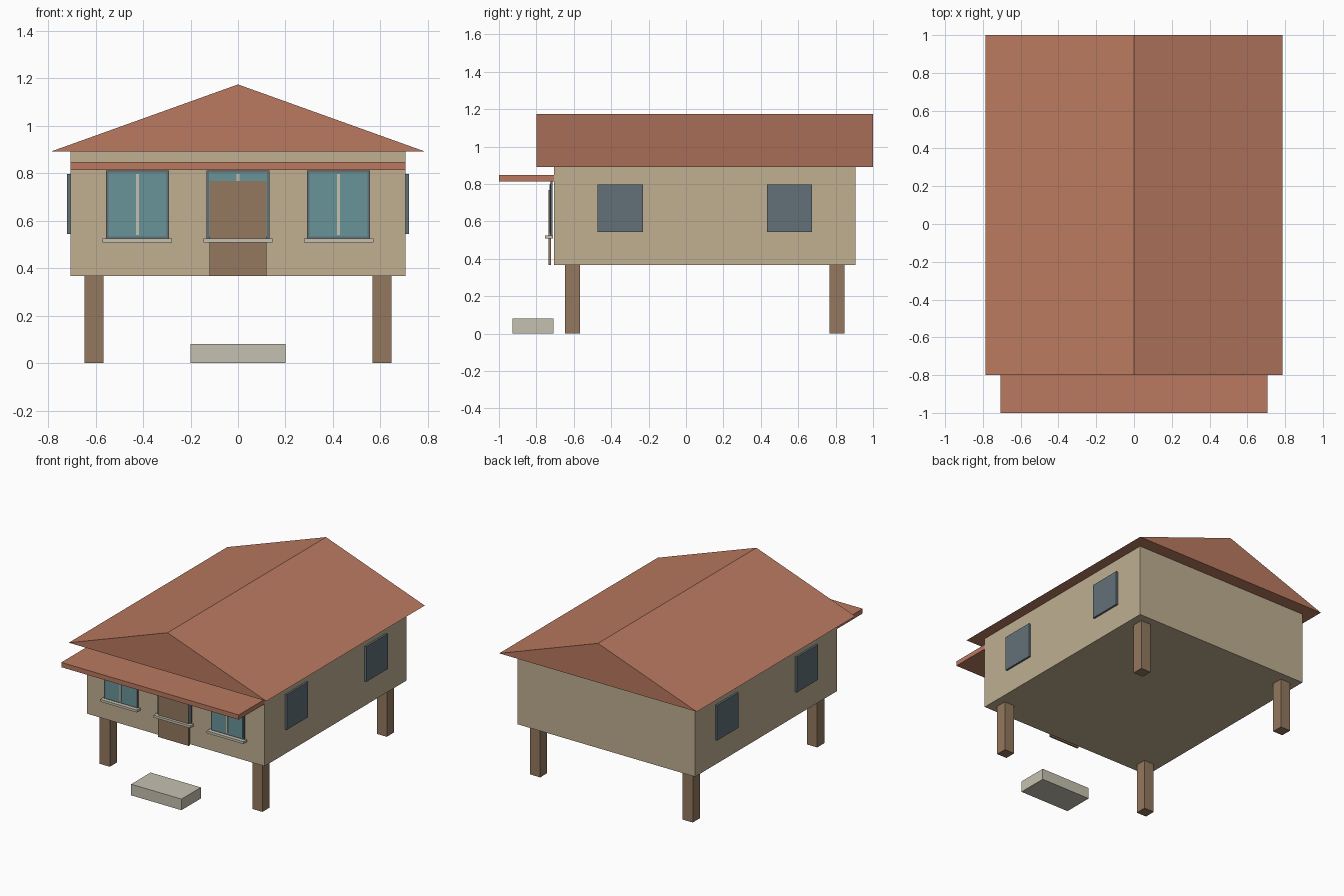
import bpy

if "Cube" in bpy.data.objects:
    bpy.data.objects.remove(bpy.data.objects["Cube"])


def material(name, rgb):
    # sRGB 0-255 to linear
    m = bpy.data.materials.new(name)
    m.diffuse_color = [(c / 255) ** 2.2 for c in rgb] + [1]
    m.use_nodes = True
    m.node_tree.nodes["Principled BSDF"].inputs["Base Color"].default_value = m.diffuse_color
    return m


ROOF = material("terracotta", (184, 121, 96))
WALL = material("plaster", (190, 174, 144))
WOOD = material("wood", (146, 120, 95))
FRAME = material("dark_frame", (98, 112, 120))
GLASS = material("glass", (104, 146, 152))
STONE = material("stone", (196, 191, 174))


def mesh_object(name, verts, faces, mat):
    me = bpy.data.meshes.new(name)
    me.from_pydata(verts, [], faces)
    me.materials.append(mat)
    ob = bpy.data.objects.new(name, me)
    bpy.context.collection.objects.link(ob)
    return ob


def box(name, xs, ys, zs, mat):
    verts = [(x, y, z) for x in xs for y in ys for z in zs]
    faces = [(0, 1, 3, 2), (4, 6, 7, 5), (0, 4, 5, 1),
             (2, 3, 7, 6), (0, 2, 6, 4), (1, 5, 7, 3)]
    return mesh_object(name, verts, faces, mat)


# House body
box("walls", (-0.706, 0.706), (-0.706, 0.905), (0.367, 0.892), WALL)

# Gable roof: triangular profile run from front to back
profile = [(-0.786, 0.892), (0.786, 0.892), (0, 1.174)]
mesh_object("gable_roof", [(x, y, z) for y in (-0.8, 1.0) for x, z in profile],
            [(0, 1, 2), (5, 4, 3), (0, 3, 4, 1), (1, 4, 5, 2), (2, 5, 3, 0)], ROOF)

# Porch awning and entry step
box("porch_awning", (-0.706, 0.706), (-1.0, -0.706), (0.814, 0.848), ROOF)
box("entry_step", (-0.2, 0.2), (-0.928, -0.708), (0, 0.08), STONE)

# Corner stilts
for x, side in ((-0.607, "left"), (0.607, "right")):
    for y, end in ((-0.607, "front"), (0.807, "back")):
        box(f"{end}_{side}_stilt", (x - 0.04, x + 0.04), (y - 0.04, y + 0.04),
            (0, 0.367), WOOD)

# Front door
box("door", (-0.121, 0.121), (-0.734, -0.721), (0.367, 0.768), WOOD)

# Front windows with glass, mullion and sill
for cx, place in ((-0.424, "left"), (0, "middle"), (0.424, "right")):
    def part(name, half, ys, zs, mat):
        box(f"{place}_window_{name}", (cx - half, cx + half), ys, zs, mat)
    part("frame", 0.133, (-0.725, -0.714), (0.523, 0.812), FRAME)
    part("glass", 0.122, (-0.728, -0.723), (0.533, 0.802), GLASS)
    part("mullion", 0.006, (-0.731, -0.726), (0.54, 0.797), STONE)
    part("sill", 0.146, (-0.753, -0.712), (0.508, 0.525), STONE)

# Side windows, two on each side
for s, side in ((-1, "left"), (1, "right")):
    for cy, end in ((-0.352, "front"), (0.553, "back")):
        box(f"{side}_{end}_side_window", sorted((s * 0.704, s * 0.72)),
            (cy - 0.121, cy + 0.121), (0.543, 0.796), FRAME)
